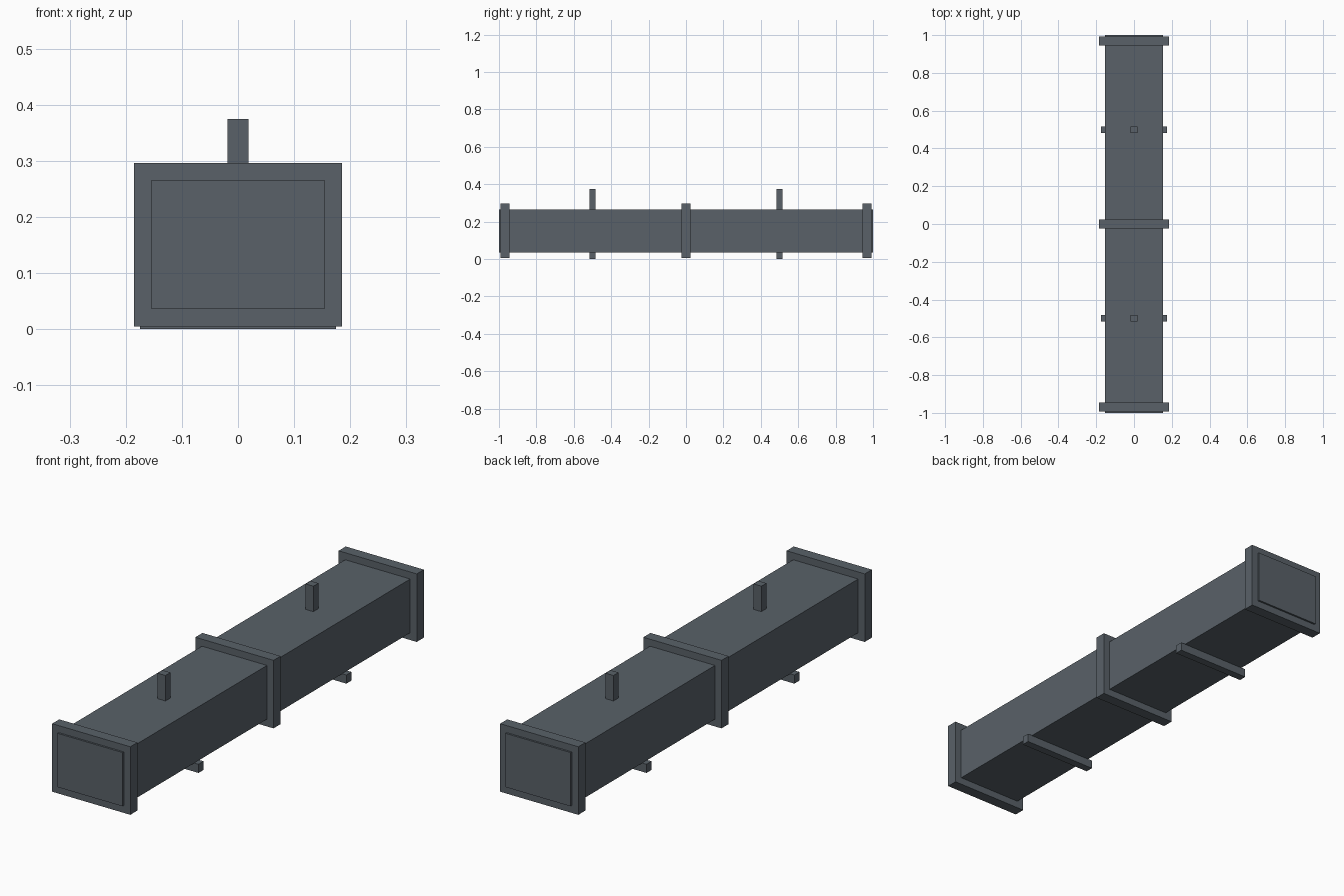
import bpy

if "Cube" in bpy.data.objects:
    bpy.data.objects.remove(bpy.data.objects["Cube"])

# Single painted-steel colour
steel = bpy.data.materials.new("dark blue grey steel")
steel.diffuse_color = (0.10, 0.12, 0.14, 1.0)
steel.use_nodes = True
steel.node_tree.nodes["Principled BSDF"].inputs["Base Color"].default_value = steel.diffuse_color


def box(name, x, y, z):
    """Axis-aligned box from (min, max) ranges."""
    bpy.ops.mesh.primitive_cube_add(size=1)
    ob = bpy.context.object
    ob.name = name
    ranges = (x, y, z)
    for v in ob.data.vertices:
        v.co = [r[0] if c < 0 else r[1] for c, r in zip(v.co, ranges)]
    ob.data.materials.append(steel)
    return ob


# Main rectangular duct
box("duct", (-0.154, 0.154), (-1.0, 1.0), (0.036, 0.266))

# Flange collars at both ends and the middle joint
for label, y in (("front", -0.968), ("middle", 0.0), ("back", 0.968)):
    box(label + "_flange", (-0.185, 0.185), (y - 0.024, y + 0.024), (0.005, 0.296))

# Hangers: a post on top and a support bar underneath
for label, y in (("front", -0.5), ("back", 0.5)):
    span = (y - 0.017, y + 0.017)
    box(label + "_hanger_post", (-0.0185, 0.0185), span, (0.262, 0.375))
    box(label + "_support_bar", (-0.175, 0.175), span, (0.0, 0.037))
